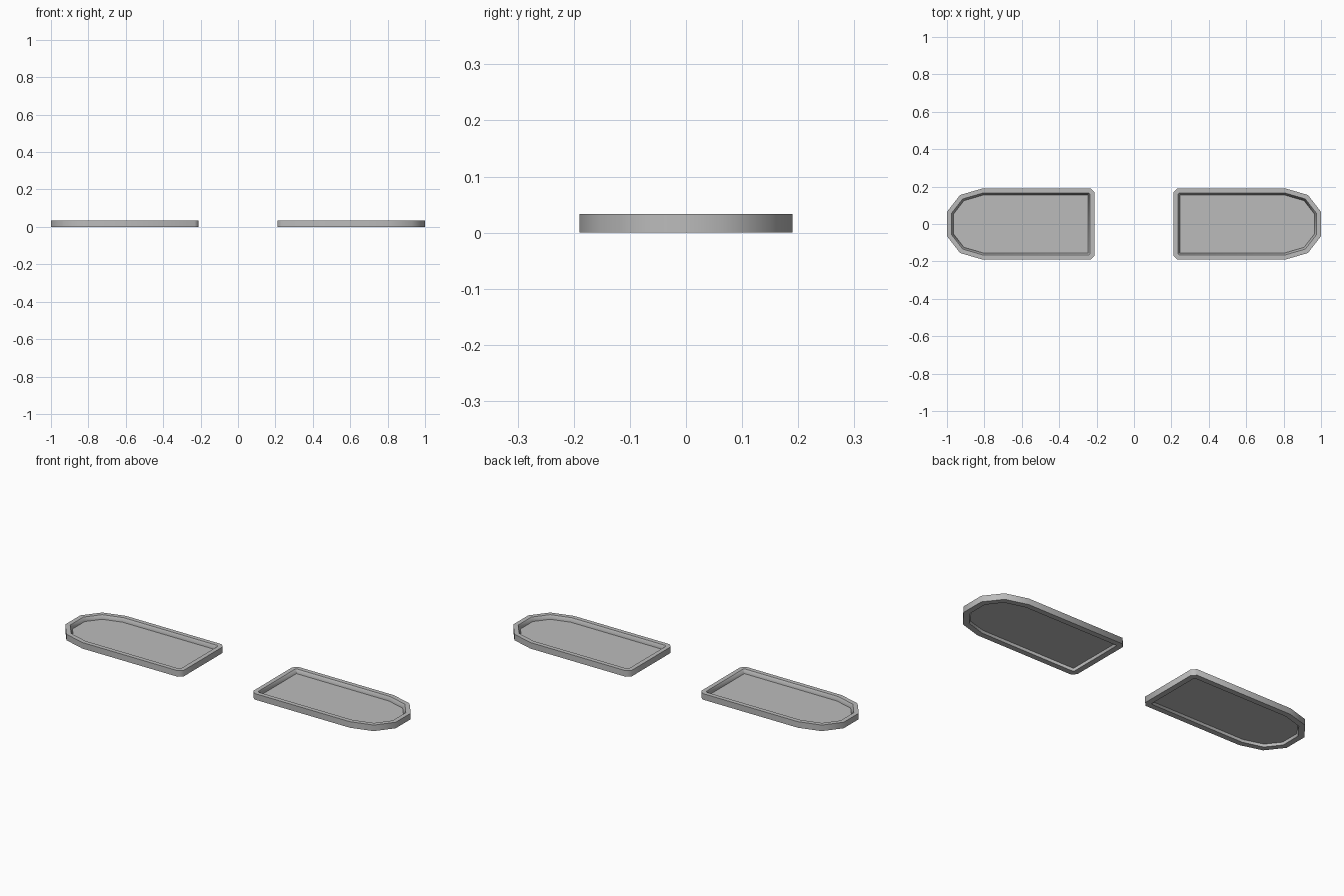
import bpy, bmesh, math
from mathutils import Vector

cube = bpy.data.objects.get("Cube")
if cube:
    bpy.data.objects.remove(cube, do_unlink=True)

grey = bpy.data.materials.new("plain grey")
grey.use_nodes = True
colour = (0.5, 0.5, 0.5, 1)
grey.diffuse_color = colour
grey.node_tree.nodes["Principled BSDF"].inputs["Base Color"].default_value = colour

# Half outline of one tray, from the chamfered square end to the faceted nose
half = [(0.21, 0.168), (0.232, 0.19), (0.81, 0.19), (0.93, 0.155), (1.0, 0.065)]
outline = [Vector((x, -y)) for x, y in half] + [Vector(p) for p in reversed(half)]

# Rim cross-section: (inset from outline, height)
FLOOR_INSET, FLOOR_Z = 0.035, 0.013
section = [(0, 0), (0, 0.033), (0.024, 0.033), (FLOOR_INSET, FLOOR_Z), (0.03, 0)]


def inset(points, d):
    """Move every edge of a counter-clockwise outline inward by d."""
    result = []
    for i, p in enumerate(points):
        a = (p - points[i - 1]).normalized()
        b = (points[(i + 1) % len(points)] - p).normalized()
        na, nb = Vector((-a.y, a.x)), Vector((-b.y, b.x))
        result.append(p + (na + nb) * d / (1 + na.dot(nb)))
    return result


def ring(bm, d, z, side):
    return [bm.verts.new((side * p.x, p.y, z)) for p in inset(outline, d)]


def finish(bm, name):
    mesh = bpy.data.meshes.new(name)
    bm.to_mesh(mesh)
    bm.free()
    mesh.materials.append(grey)
    obj = bpy.data.objects.new(name, mesh)
    bpy.context.collection.objects.link(obj)
    return obj


def tray(label, side):
    # Closed raised rim
    bm = bmesh.new()
    rings = [ring(bm, d, z, side) for d, z in section]
    count = len(outline)
    for i, lower in enumerate(rings):
        upper = rings[(i + 1) % len(rings)]
        for j in range(count):
            k = (j + 1) % count
            bm.faces.new((lower[j], lower[k], upper[k], upper[j]))
    bmesh.ops.recalc_face_normals(bm, faces=bm.faces)
    rim = finish(bm, label + "_tray_rim")

    # Thin floor sheet
    bm = bmesh.new()
    face = bm.faces.new(ring(bm, FLOOR_INSET, FLOOR_Z, side))
    face.normal_update()
    if face.normal.z < 0:
        face.normal_flip()
    finish(bm, label + "_tray_floor")

    # Smooth the faceted wall, keep the rim edges sharp
    bpy.ops.object.select_all(action="DESELECT")
    rim.select_set(True)
    bpy.context.view_layer.objects.active = rim
    bpy.ops.object.shade_smooth_by_angle(angle=math.radians(50))


tray("left", 1)
tray("right", -1)
